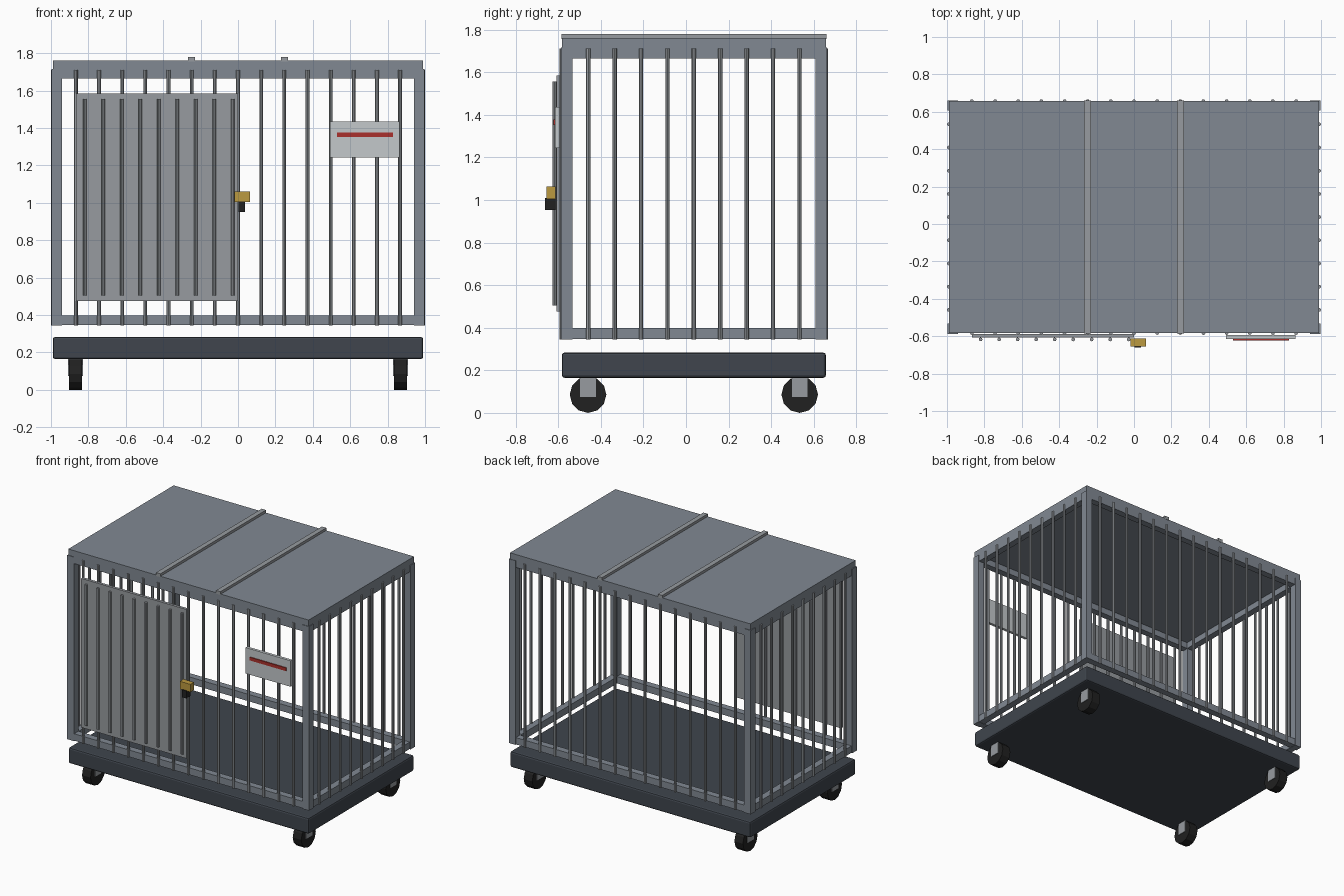
import bpy, math

if "Cube" in bpy.data.objects:
    bpy.data.objects.remove(bpy.data.objects["Cube"])


def mat(name, r, g, b):
    m = bpy.data.materials.new(name)
    m.diffuse_color = (r, g, b, 1)
    m.use_nodes = True
    m.node_tree.nodes["Principled BSDF"].inputs["Base Color"].default_value = m.diffuse_color
    return m


FRAME = mat("frame_grey", 0.22, 0.25, 0.29)
STEEL = mat("steel", 0.31, 0.33, 0.35)
BASE = mat("base_dark", 0.05, 0.06, 0.075)
RUBBER = mat("rubber", 0.015, 0.015, 0.015)
BRASS = mat("brass", 0.5, 0.32, 0.05)
PALE = mat("plate_pale", 0.55, 0.58, 0.6)
RED = mat("red", 0.4, 0.03, 0.025)
YC = 0.037          # centre of the cage in depth
HX, HY = 0.99, 0.62  # half width and half depth


def box(name, x, y, z, m, bevel=0):
    """Box from (min, max) ranges."""
    bpy.ops.mesh.primitive_cube_add(size=1, location=[(a + b) / 2 for a, b in (x, y, z)])
    o = bpy.context.object
    o.name = name
    o.scale = [b - a for a, b in (x, y, z)]
    bpy.ops.object.transform_apply(location=False, rotation=False, scale=True)
    o.data.materials.append(m)
    if bevel:
        b = o.modifiers.new("bevel", 'BEVEL')
        b.width = bevel
        b.segments = 2
    return o


def around(c, h):
    return (c - h, c + h)


def bar(name, x, y, z0, z1, r=0.01):
    bpy.ops.mesh.primitive_cylinder_add(vertices=8, radius=r, depth=z1 - z0,
                                        location=(x, y, (z0 + z1) / 2))
    o = bpy.context.object
    o.name = name
    o.data.materials.append(STEEL)
    return o


# Wheeled base
box("base", (-HX, HX), around(YC, HY), (0.165, 0.283), BASE, 0.012)
for sx in (-1, 1):
    for sy in (-1, 1):
        x, y = sx * 0.868, YC + sy * 0.497
        bpy.ops.mesh.primitive_cylinder_add(vertices=12, radius=0.086, depth=0.07,
                                            location=(x, y, 0.086),
                                            rotation=(0, math.pi / 2, 0))
        wheel = bpy.context.object
        wheel.name = "wheel"
        wheel.data.materials.append(RUBBER)
        box("wheel_fork", around(x, 0.04), around(y, 0.037), (0.075, 0.17), STEEL)
        # Corner post
        box("corner_post", around(sx * 0.969, 0.027), around(YC + sy * 0.597, 0.027),
            (0.345, 1.715), FRAME)

# Top and bottom rails
for z in ((0.347, 0.398), (1.665, 1.715)):
    for s in (-1, 1):
        box("long_rail", (-HX, HX), around(YC + s * (HY - 0.025), 0.025), z, FRAME)
        box("side_rail", around(s * (HX - 0.025), 0.025), around(YC, HY), z, FRAME)

# Cage bars on all four sides
for s in (-1, 1):
    for i in range(-7, 8):
        bar("long_side_bar", i * 0.1238, YC + s * HY, 0.345, 1.71)
    for i in range(-4, 5):
        bar("end_bar", s * HX, YC + i * 0.124, 0.345, 1.71)

# Roof panel and straps
box("roof", (-HX, HX), around(YC, HY), (1.712, 1.761), FRAME)
for s in (-1, 1):
    box("roof_strap", around(s * 0.248, 0.018), around(YC, HY + 0.002), (1.755, 1.78), STEEL)

# Door with ribs
box("door", (-0.866, 0.0), (-0.608, -0.587), (0.475, 1.585), STEEL)
for i in range(9):
    bar("door_rib", -0.82 + i * 0.099, -0.617, 0.505, 1.555)

# Lock
box("lock_body", (-0.02, 0.065), (-0.654, -0.612), (1.004, 1.062), BRASS)
box("lock_latch", (0.003, 0.038), (-0.661, -0.612), (0.952, 1.008), RUBBER)

# Sign plate with stripe
box("sign_plate", (0.493, 0.863), (-0.615, -0.594), (1.243, 1.436), PALE)
box("sign_stripe", (0.53, 0.83), (-0.622, -0.61), (1.353, 1.377), RED)
